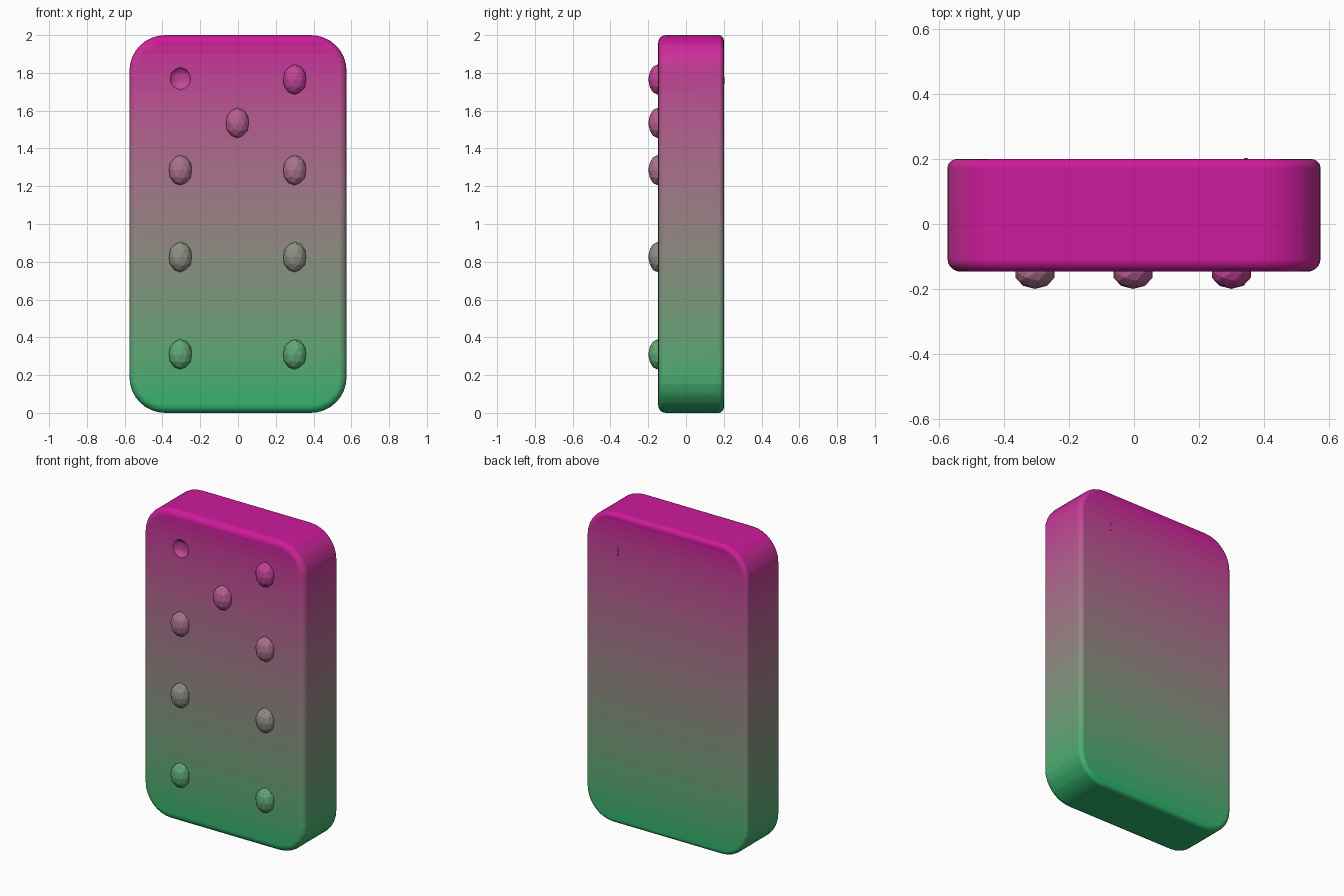
import bpy, bmesh
from math import sin, cos, pi
from mathutils import Vector

if "Cube" in bpy.data.objects:
    bpy.data.objects.remove(bpy.data.objects["Cube"])

BANDS = 40
BOTTOM, TOP = Vector((0.02, 0.46, 0.15)), Vector((0.62, 0.005, 0.33))

# Gradient palette, green at the foot to magenta at the top
palette = []
for i in range(BANDS):
    m = bpy.data.materials.new(f"gradient_{i:02d}")
    m.diffuse_color = (*BOTTOM.lerp(TOP, (i + 0.5) / BANDS), 1)
    m.use_nodes = True
    m.node_tree.nodes["Principled BSDF"].inputs["Base Color"].default_value = m.diffuse_color
    palette.append(m)


def band(z):
    return max(0, min(BANDS - 1, int(z / 2 * BANDS)))


def add_object(name, bm):
    mesh = bpy.data.meshes.new(name)
    bm.to_mesh(mesh)
    bm.free()
    ob = bpy.data.objects.new(name, mesh)
    bpy.context.collection.objects.link(ob)
    return ob


def ellipsoid(name, loc, radii, detail=2):
    bm = bmesh.new()
    bmesh.ops.create_icosphere(bm, subdivisions=detail, radius=1)
    bmesh.ops.scale(bm, vec=radii, verts=bm.verts)
    ob = add_object(name, bm)
    ob.location = loc
    return ob


# Tile body: stacked rounded outlines with softened front and back rims
def outline(inset, corner=0.19, steps=8):
    w, h, r = 0.575 - inset, 1 - inset, corner - inset
    for sx, sz, start in ((1, 1, 0), (-1, 1, 1), (-1, -1, 2), (1, -1, 3)):
        for k in range(steps + 1):
            a = (start + k / steps) * pi / 2
            yield sx * (w - r) + r * cos(a), 1 + sz * (h - r) + r * sin(a)


def rim(radius, y, side, steps=5):
    return [(radius * (1 - cos(k / steps * pi / 2)),
             y - side * radius * (1 - sin(k / steps * pi / 2)))
            for k in range(steps + 1)]


layers = rim(0.04, -0.147, -1)[::-1] + rim(0.025, 0.2, 1)
front_rim = [(0.04 * (1 - sin(k / 5 * pi / 2)), -0.147 + 0.04 * (1 - cos(k / 5 * pi / 2)))
             for k in range(6)]
back_rim = [(0.028 * (1 - cos(k / 5 * pi / 2)), 0.2 - 0.028 * (1 - sin(k / 5 * pi / 2)))
            for k in range(6)]
bm = bmesh.new()
rings = [[bm.verts.new((x, y, z)) for x, z in outline(inset)]
         for inset, y in front_rim + back_rim]
for a, b in zip(rings, rings[1:]):
    for i in range(len(a)):
        j = (i + 1) % len(a)
        bm.faces.new((a[i], a[j], b[j], b[i]))
bm.faces.new(rings[0])
bm.faces.new(rings[-1])
bmesh.ops.recalc_face_normals(bm, faces=bm.faces)
body = add_object("tile_body", bm)

# Sunken pip at the top left
cutter = ellipsoid("pip_cutter", (-0.305, -0.15, 1.77), (0.056, 0.03, 0.06))
cutter.hide_render = True
cut = body.modifiers.new("dimple", 'BOOLEAN')
cut.operation, cut.object, cut.solver = 'DIFFERENCE', cutter, 'EXACT'
bpy.context.view_layer.objects.active = body
body.select_set(True)
bpy.ops.object.modifier_apply(modifier=cut.name)
bpy.data.objects.remove(cutter)

# Slice the body into height bands for the colour gradient
body.data.materials.clear()
for m in palette:
    body.data.materials.append(m)
bm = bmesh.new()
bm.from_mesh(body.data)
for i in range(1, BANDS):
    bmesh.ops.bisect_plane(bm, geom=bm.verts[:] + bm.edges[:] + bm.faces[:],
                           plane_co=(0, 0, 2 * i / BANDS), plane_no=(0, 0, 1))
for f in bm.faces:
    f.material_index = band(f.calc_center_median().z)
bm.to_mesh(body.data)
bm.free()
bpy.ops.object.shade_smooth_by_angle(angle=0.6)
body.modifiers.new("even_shading", 'WEIGHTED_NORMAL').keep_sharp = True

# Raised faceted pips: four rows of pairs plus the single middle one
pips = [(x, z) for z in (0.31, 0.825, 1.285, 1.765) for x in (-0.305, 0.3)]
pips.remove((-0.305, 1.765))
pips.append((-0.003, 1.535))
for n, (x, z) in enumerate(pips, 1):
    pip = ellipsoid(f"raised_pip_{n}", (x, -0.15, z), (0.063, 0.05, 0.08))
    pip.data.materials.append(palette[band(z)])

# Small nick on the back
nick = ellipsoid("back_nick", (0.345, 0.2, 1.76), (0.008, 0.004, 0.03), 1)
nick.data.materials.append(palette[band(1.76)])
